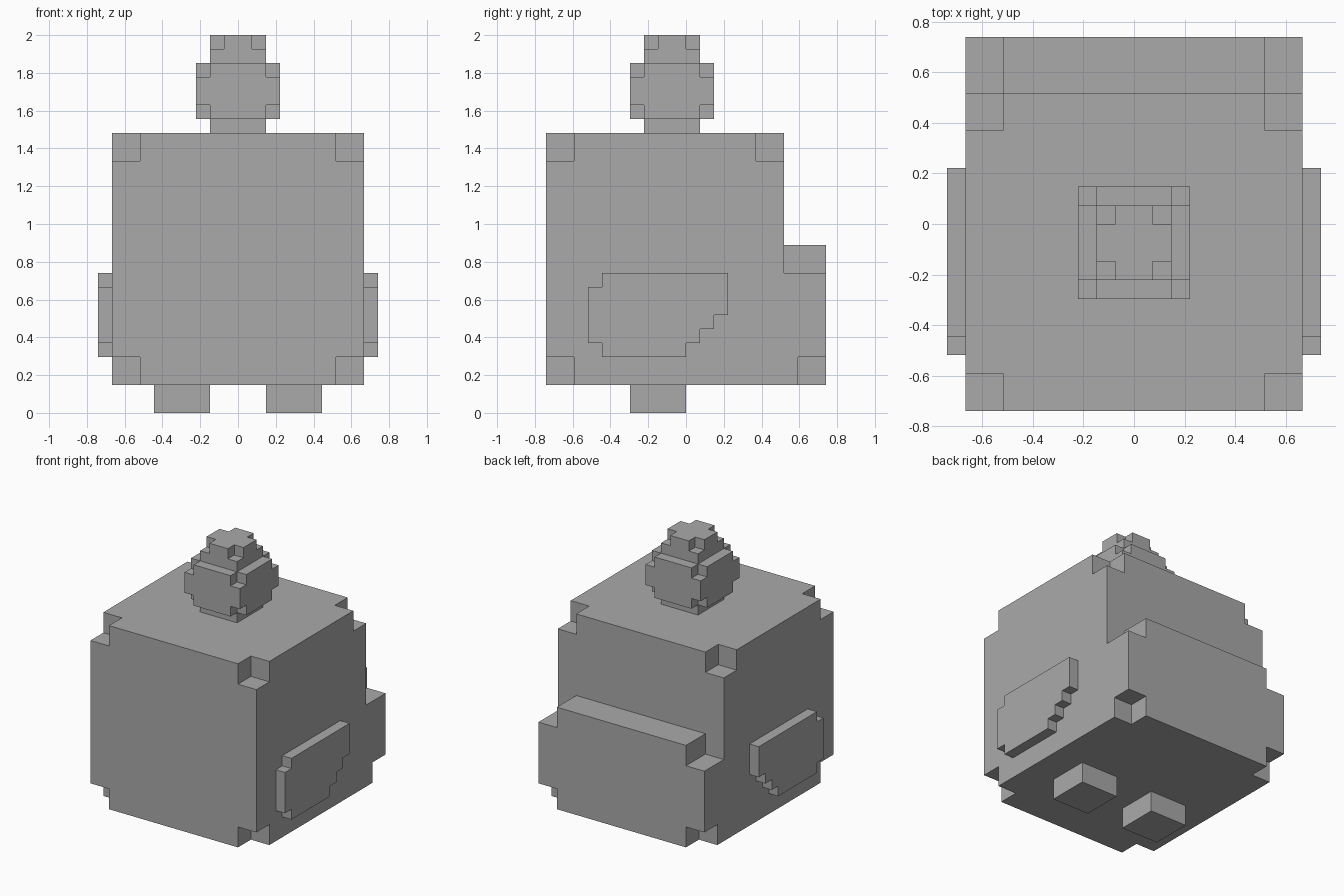
import bpy
import bmesh
from mathutils import Vector

if "Cube" in bpy.data.objects:
    bpy.data.objects.remove(bpy.data.objects["Cube"], do_unlink=True)

UNIT = 2 / 27  # the edge of one block

grey = bpy.data.materials.new("plain grey")
grey.use_nodes = True
grey.diffuse_color = (0.4, 0.4, 0.4, 1)
grey.node_tree.nodes["Principled BSDF"].inputs["Base Color"].default_value = (0.4, 0.4, 0.4, 1)


def finish(name, bm):
    """Clean the mesh, scale blocks to units and add the object."""
    bmesh.ops.remove_doubles(bm, verts=bm.verts, dist=0.001)
    bmesh.ops.recalc_face_normals(bm, faces=bm.faces)
    bmesh.ops.dissolve_limit(bm, angle_limit=0.01, verts=bm.verts, edges=bm.edges)
    bmesh.ops.scale(bm, vec=Vector((UNIT, UNIT, UNIT)), verts=bm.verts)
    mesh = bpy.data.meshes.new(name)
    bm.to_mesh(mesh)
    bm.free()
    mesh.materials.append(grey)
    bpy.context.collection.objects.link(bpy.data.objects.new(name, mesh))


def block_shell(name, xs, ys, zs, solid=lambda x, y, z: True):
    """Outer skin of the cells between the cuts where solid(cell centre) holds."""
    cuts = (xs, ys, zs)
    counts = [len(c) - 1 for c in cuts]

    def filled(cell):
        if any(i < 0 or i >= n for i, n in zip(cell, counts)):
            return False
        return solid(*[(c[i] + c[i + 1]) / 2 for c, i in zip(cuts, cell)])

    bm = bmesh.new()
    cells = [(i, j, k) for i in range(counts[0]) for j in range(counts[1]) for k in range(counts[2])]
    for cell in filter(filled, cells):
        for axis in range(3):
            for side in (0, 1):
                beside = list(cell)
                beside[axis] += 2 * side - 1
                if filled(beside):
                    continue
                u, v = (axis + 1) % 3, (axis + 2) % 3
                verts = []
                for du, dv in ((0, 0), (1, 0), (1, 1), (0, 1)):
                    corner = list(cell)
                    corner[axis] += side
                    corner[u] += du
                    corner[v] += dv
                    verts.append(bm.verts.new([c[i] for c, i in zip(cuts, corner)]))
                bm.faces.new(verts)
    finish(name, bm)


# Body with the tail step behind, notched at its corners
def body_solid(x, y, z):
    if y > 7 and z > 12:
        return False
    if abs(x) < 7:
        return True
    low_notch = z < 4 and abs(y) > 8
    high_notch = z > 18 and (y < -8 or y > 5)
    tail_notch = z > 10 and y > 7
    return not (low_notch or high_notch or tail_notch)


block_shell("body", (-9, -7, 7, 9), (-10, -8, 5, 7, 8, 10), (2, 4, 10, 12, 18, 20), body_solid)

# Neck, head with all eight corners cut, and crown with its top corners cut
block_shell("neck", (-2, 2), (-3, 1), (20, 21))
block_shell("head", (-3, -2, 2, 3), (-4, -3, 1, 2), (21, 22, 24, 25),
            lambda x, y, z: not (abs(x) > 2 and abs(y + 1) > 2 and abs(z - 23) > 1))
block_shell("crown", (-2, -1, 1, 2), (-3, -2, 0, 1), (25, 26, 27),
            lambda x, y, z: not (abs(x) > 1 and abs(y + 1) > 1 and z > 26))

# Feet and stepped wings on both sides
WING = ((-6, 10), (3, 10), (3, 7), (2, 7), (2, 6), (1, 6), (1, 5), (0, 5),
        (0, 4), (-6, 4), (-6, 5), (-7, 5), (-7, 9), (-6, 9))
for side, sign in (("left", 1), ("right", -1)):
    block_shell(side + "_foot", sorted((2 * sign, 6 * sign)), (-4, 0), (0, 2))
    bm = bmesh.new()
    outline = bm.faces.new([bm.verts.new((9 * sign, y, z)) for y, z in WING])
    grown = bmesh.ops.extrude_face_region(bm, geom=[outline], use_keep_orig=True)
    moved = [v for v in grown["geom"] if isinstance(v, bmesh.types.BMVert)]
    bmesh.ops.translate(bm, vec=(sign, 0, 0), verts=moved)
    finish(side + "_wing", bm)
